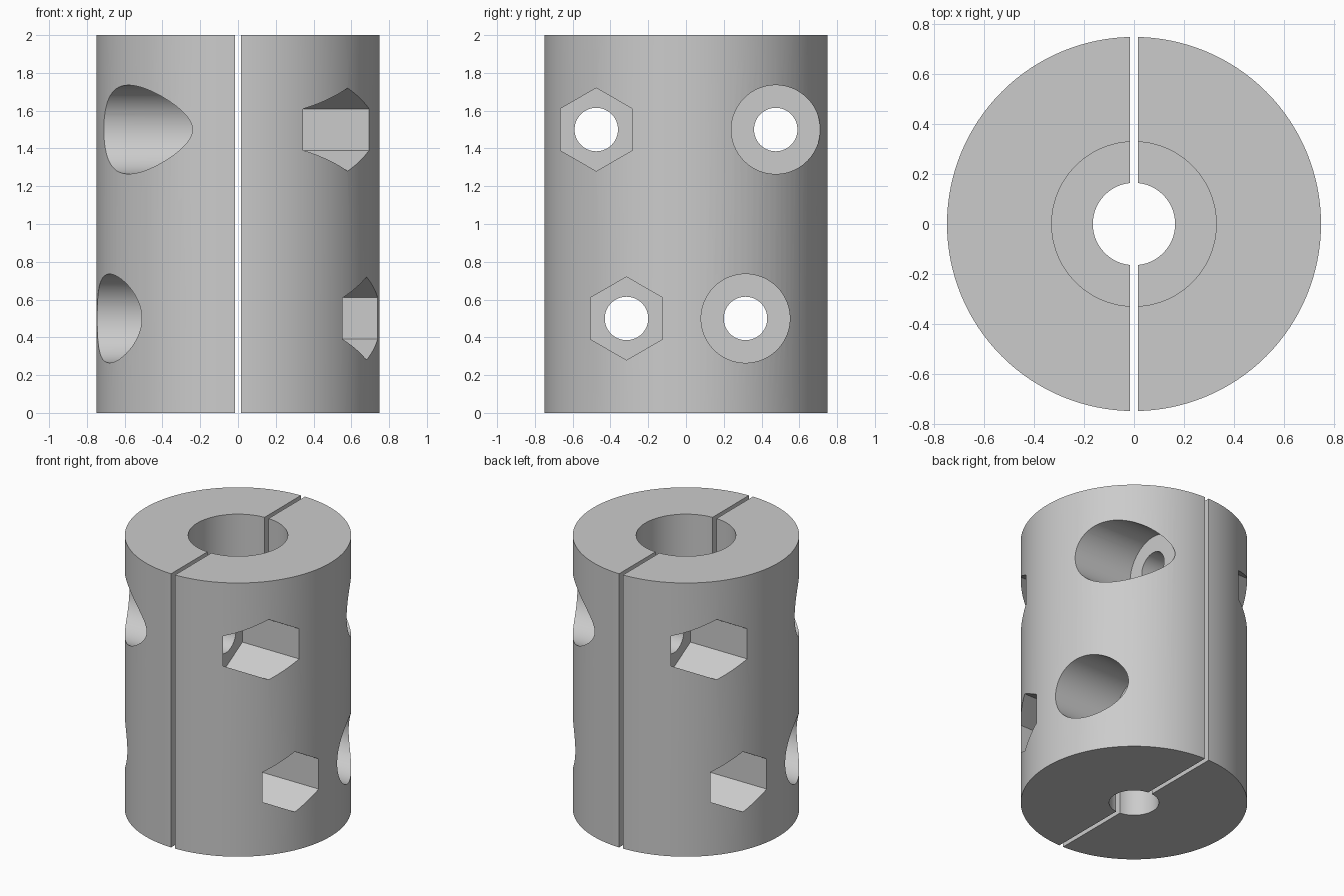
import bpy
import math

cube = bpy.data.objects.get("Cube")
if cube:
    bpy.data.objects.remove(cube, do_unlink=True)

RADIUS, HEIGHT, HALF_GAP = 0.75, 2.0, 0.016
FLOOR = 0.235  # depth of the screw seats, measured from the split plane

steel = bpy.data.materials.new("light_grey_steel")
steel.use_nodes = True
colour = (0.6, 0.6, 0.6, 1)
steel.diffuse_color = colour
steel.node_tree.nodes["Principled BSDF"].inputs["Base Color"].default_value = colour


def prism(name, axis, radius, start, end, centre=(0, 0), sides=96):
    """Regular prism along X or Z; the first corner points along the second cross axis."""
    verts = []
    for along in (start, end):
        for i in range(sides):
            a = math.pi / 2 + math.tau * i / sides
            u = centre[0] + radius * math.cos(a)
            v = centre[1] + radius * math.sin(a)
            verts.append((along, u, v) if axis == "X" else (u, v, along))
    faces = [tuple(reversed(range(sides))), tuple(range(sides, 2 * sides))]
    for i in range(sides):
        j = (i + 1) % sides
        faces.append((i, j, sides + j, sides + i))
    mesh = bpy.data.meshes.new(name)
    mesh.from_pydata(verts, [], faces)
    obj = bpy.data.objects.new(name, mesh)
    bpy.context.collection.objects.link(obj)
    return obj


def cut(body, cutter):
    """Subtract a cutter for good, then drop it."""
    mod = body.modifiers.new("cut", "BOOLEAN")
    mod.operation = "DIFFERENCE"
    mod.solver = "EXACT"
    mod.object = cutter
    bpy.context.view_layer.objects.active = body
    bpy.ops.object.modifier_apply(modifier=mod.name)
    bpy.data.objects.remove(cutter, do_unlink=True)


# Left clamp half: cylinder with a stepped bore
half = prism("left_clamp_half", "Z", RADIUS, 0, HEIGHT, sides=128)
half.data.materials.append(steel)
cut(half, prism("small_bore", "Z", 0.165, -0.1, 1.1))
cut(half, prism("large_bore", "Z", 0.33, 1.0, 2.1))

# Remove everything beyond the split plane
bpy.ops.mesh.primitive_cube_add(size=3, location=(HALF_GAP - 1.5, 0, 1))
cut(half, bpy.context.object)

# Screw holes: hexagonal nut pocket at the front, round head seat at the back
for y, z in ((0.475, 1.5), (0.315, 0.5)):
    for side in (-1, 1):
        cut(half, prism("screw_hole", "X", 0.115, -0.1, 0.9, (side * y, z), 64))
    cut(half, prism("nut_pocket", "X", 0.22, FLOOR, 0.9, (-y, z), 6))
    cut(half, prism("head_seat", "X", 0.235, FLOOR, 0.9, (y, z)))

# Smooth the round walls, keep machined edges sharp
bpy.ops.object.select_all(action="DESELECT")
half.select_set(True)
bpy.context.view_layer.objects.active = half
bpy.ops.object.shade_smooth_by_angle(angle=math.radians(25))

# Right clamp half: the same part turned half way round
other = half.copy()
other.name = "right_clamp_half"
other.rotation_euler.z = math.pi
bpy.context.collection.objects.link(other)
